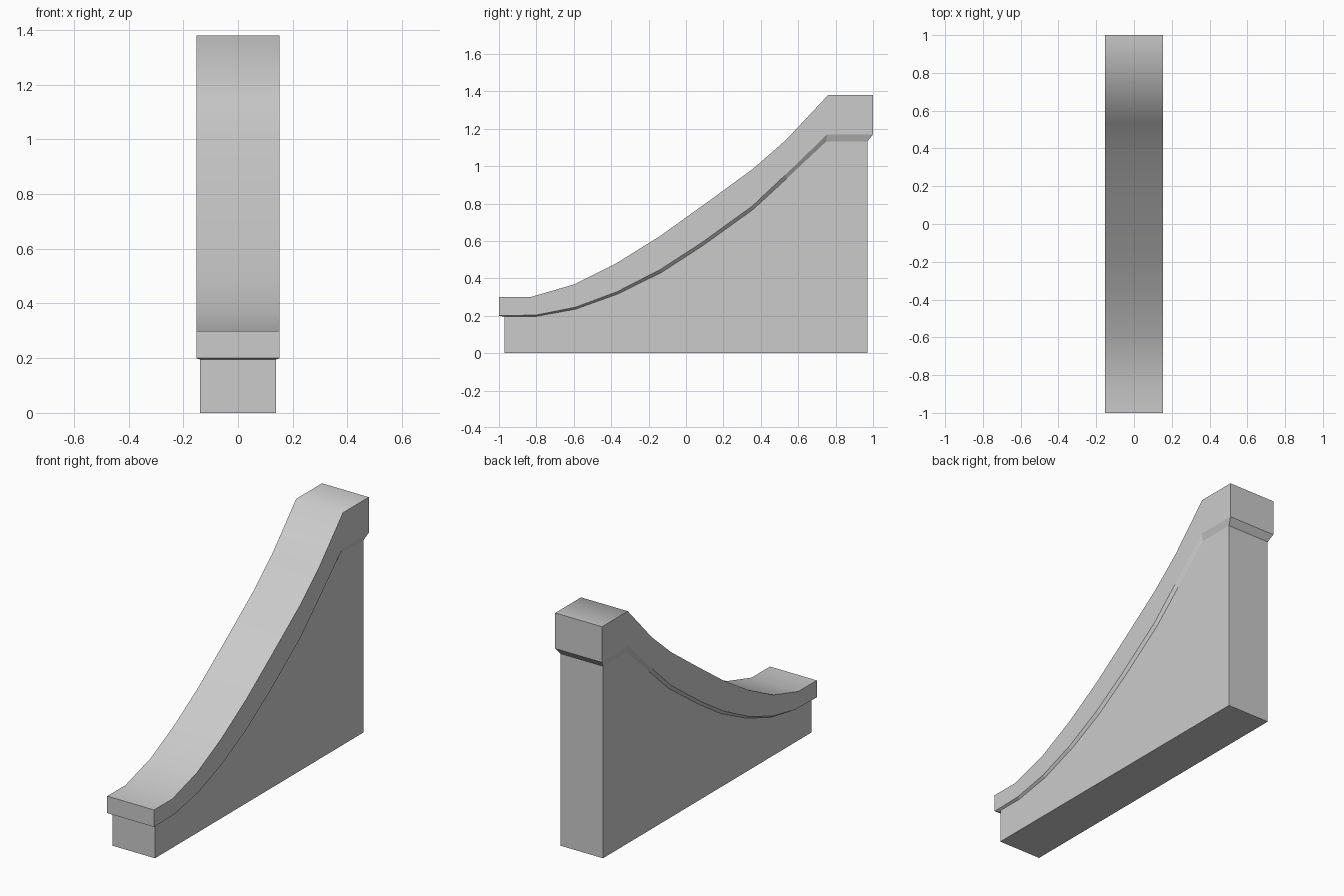
import bpy, bmesh

if "Cube" in bpy.data.objects:
    bpy.data.objects.remove(bpy.data.objects["Cube"])

CAP_W, WALL_W = 0.1525, 0.138

# side profiles (y, z): coping top, coping lower edge, wall top under the chamfer
top = [(-1, .30), (-.83, .30), (-.60, .367), (-.37, .482), (-.14, .625),
       (.10, .797), (.36, .987), (.535, 1.14), (.76, 1.38), (1, 1.38)]
edge = [(-1, .20), (-.80, .204), (-.59, .246), (-.37, .328), (-.14, .446),
        (.08, .588), (.355, .787), (.53, .952), (.755, 1.17), (1, 1.17)]
inner = [(-.97, .195), (-.81, .195), (-.59, .235), (-.365, .316), (-.13, .432),
         (.09, .575), (.36, .769), (.54, .935), (.75, 1.132), (.97, 1.132)]
base = [(y, 0) for y, z in inner]

rows = [(top, CAP_W), (edge, CAP_W), (inner, WALL_W), (base, WALL_W)]
bm = bmesh.new()
left = [[bm.verts.new((-w, y, z)) for y, z in p] for p, w in rows]
right = [[bm.verts.new((w, y, z)) for y, z in p] for p, w in rows]

# long strips: coping top, both sides, underside
loop = left + right[::-1]
for k in range(len(loop)):
    a, b = loop[k], loop[(k + 1) % len(loop)]
    for i in range(len(top) - 1):
        f = bm.faces.new((a[i], a[i + 1], b[i + 1], b[i]))
        f.smooth = a is right[0]

# front and back ends
for i in (0, -1):
    for k in range(3):
        bm.faces.new((left[k][i], left[k + 1][i], right[k + 1][i], right[k][i]))

# only the coping top blends smoothly along its curve
for e in bm.edges:
    e.smooth = all(f.smooth for f in e.link_faces)
bmesh.ops.recalc_face_normals(bm, faces=bm.faces)

mesh = bpy.data.meshes.new("curved_buttress_wall")
bm.to_mesh(mesh)
bm.free()
bpy.context.collection.objects.link(bpy.data.objects.new("curved_buttress_wall", mesh))
